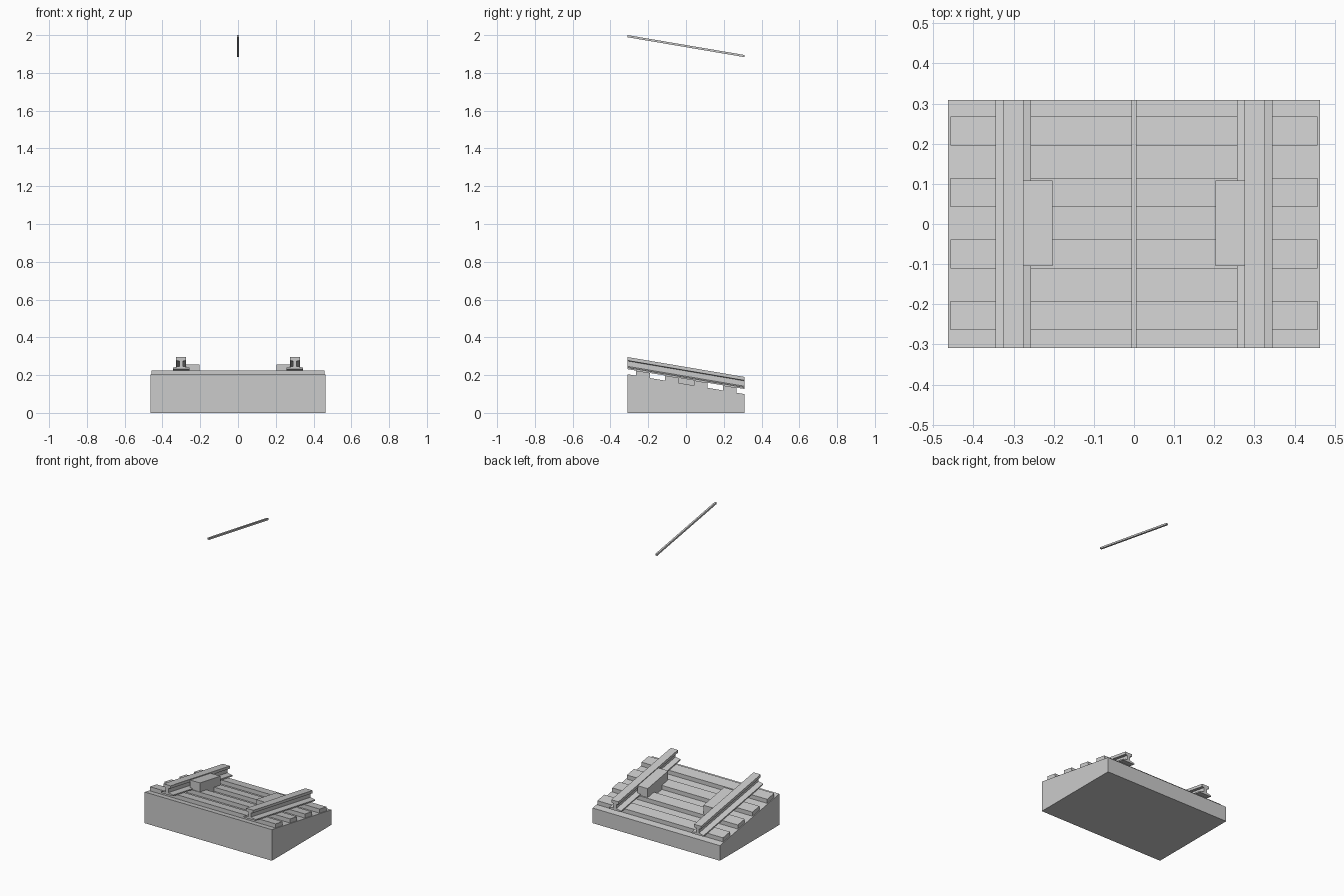
import bpy

if "Cube" in bpy.data.objects:
    bpy.data.objects.remove(bpy.data.objects["Cube"])

SLOPE = -0.17      # the whole track runs downhill towards the back
BED = 0.152        # bed surface height at y = 0
HALF = 0.309       # half length of the section


def sloped_prism(name, profile, y0, y1, flat_bottom=False):
    """Extrude an (x, z) profile along y, shearing z along the slope."""
    n = len(profile)
    verts = []
    for y in (y0, y1):
        for x, z in profile:
            on_ground = flat_bottom and z == 0
            verts.append((x, y, z if on_ground else z + SLOPE * y))
    faces = [tuple(range(n)), tuple(range(2 * n - 1, n - 1, -1))]
    for i in range(n):
        j = (i + 1) % n
        faces.append((j, i, i + n, j + n))
    mesh = bpy.data.meshes.new(name)
    mesh.from_pydata(verts, [], faces)
    obj = bpy.data.objects.new(name, mesh)
    bpy.context.collection.objects.link(obj)
    return obj


def rect(x0, x1, z0, z1):
    return [(x0, z0), (x1, z0), (x1, z1), (x0, z1)]


# Wedge-shaped track bed
sloped_prism("track_bed", rect(-0.463, 0.463, 0, BED), -HALF, HALF, True)

# Four sleepers, sunk slightly into the bed
for i in range(4):
    y = (i - 1.5) * 0.153 + 0.002
    sloped_prism(f"sleeper_{i + 1}", rect(-0.457, 0.457, BED - 0.01, 0.179),
                 y - 0.036, y + 0.036)

# Rail half section: foot, web, head
half = [(0.044, 0.179), (0.044, 0.187), (0.010, 0.194), (0.010, 0.222),
        (0.026, 0.225), (0.026, 0.243)]
section = half + [(-x, z) for x, z in reversed(half)]

for side, label in ((-1, "left"), (1, "right")):
    # Rail
    sloped_prism(f"{label}_rail", [(side * 0.301 + x, z) for x, z in section],
                 -HALF, HALF)
    # Equipment box on the inner side of the rail
    x0, x1 = sorted((side * 0.203, side * 0.276))
    sloped_prism(f"{label}_trackside_box", rect(x0, x1, BED - 0.002, 0.238),
                 -0.105, 0.108)

# Overhead wire
sloped_prism("overhead_wire", rect(-0.006, 0.006, 1.936, 1.9475), -HALF, HALF)

# Make all normals point outwards
import bmesh
for obj in bpy.context.collection.objects:
    bm = bmesh.new()
    bm.from_mesh(obj.data)
    bmesh.ops.recalc_face_normals(bm, faces=bm.faces)
    bm.to_mesh(obj.data)
    bm.free()
